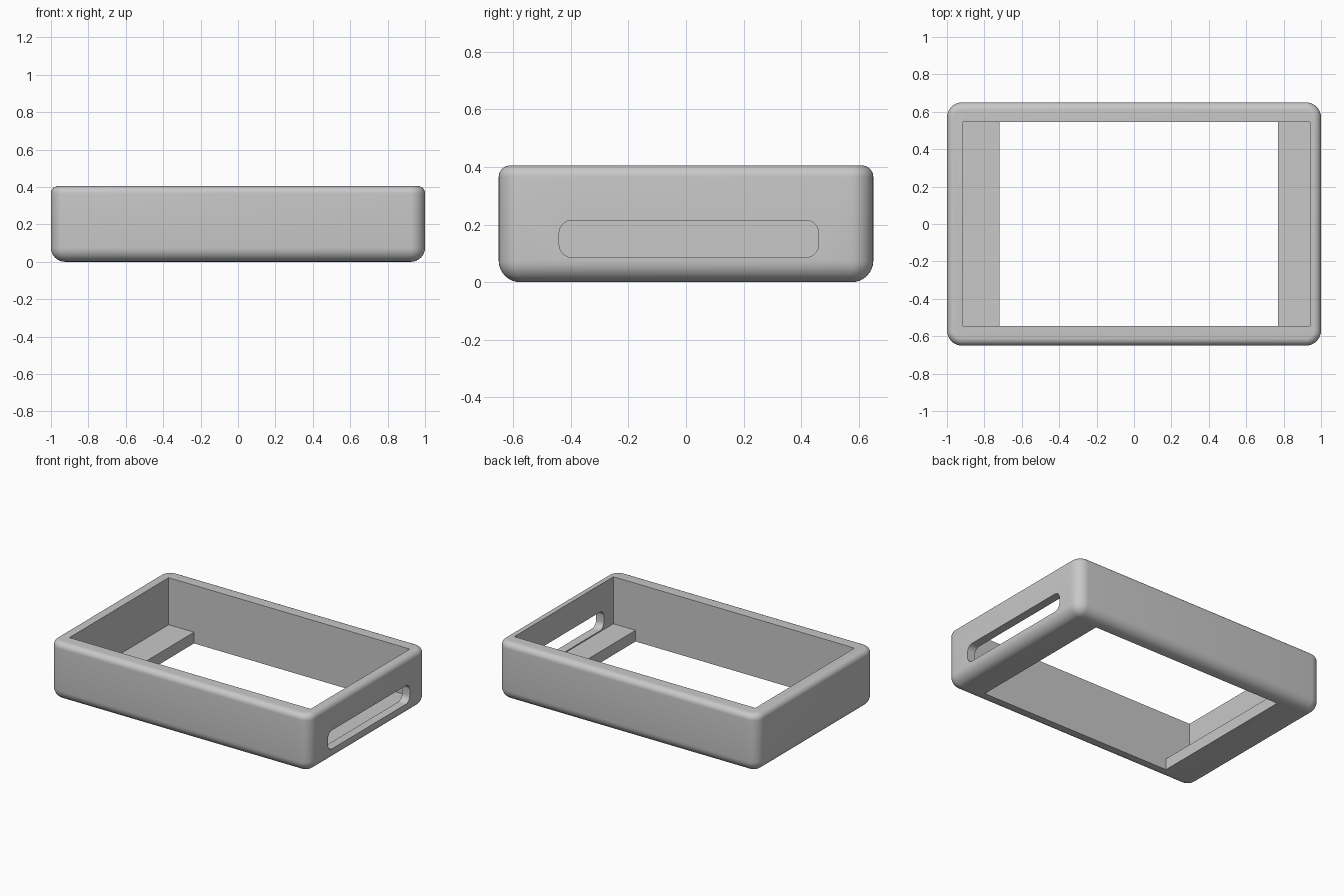
import bpy
import bmesh
from math import sin, cos, pi, radians
from mathutils import Vector

old = bpy.data.objects.get("Cube")
if old:
    bpy.data.objects.remove(old, do_unlink=True)

grey = bpy.data.materials.new("light grey")
grey.use_nodes = True
COLOUR = (0.58, 0.58, 0.58, 1)
grey.diffuse_color = COLOUR
grey.node_tree.nodes["Principled BSDF"].inputs["Base Color"].default_value = COLOUR


def rounded_rect(u0, u1, v0, v1, r, steps=8):
    """Outline of a rectangle with round corners, counter-clockwise."""
    corners = [(u1 - r, v1 - r), (u0 + r, v1 - r), (u0 + r, v0 + r), (u1 - r, v0 + r)]
    return [(cu + r * cos((q + i / steps) * pi / 2), cv + r * sin((q + i / steps) * pi / 2))
            for q, (cu, cv) in enumerate(corners) for i in range(steps + 1)]


def loft(name, rings):
    """Closed solid through rings of equal point count."""
    bm = bmesh.new()
    loops = [[bm.verts.new(p) for p in ring] for ring in rings]
    n = len(loops[0])
    for a, b in zip(loops, loops[1:]):
        for i in range(n):
            j = (i + 1) % n
            bm.faces.new((a[i], a[j], b[j], b[i]))
    bm.faces.new(loops[0][::-1])
    bm.faces.new(loops[-1])
    bmesh.ops.recalc_face_normals(bm, faces=bm.faces)
    mesh = bpy.data.meshes.new(name)
    bm.to_mesh(mesh)
    bm.free()
    mesh.materials.append(grey)
    obj = bpy.data.objects.new(name, mesh)
    bpy.context.collection.objects.link(obj)
    return obj


def box(name, x0, x1, y0, y1, z0, z1):
    outline = [(x1, y1), (x0, y1), (x0, y0), (x1, y0)]
    return loft(name, [[Vector((x, y, z)) for x, y in outline] for z in (z0, z1)])


# Outer body: round vertical corners, large bottom fillet, small top fillet
HX, HY, H = 1.0, 0.65, 0.405
CORNER, BOTTOM, TOP, STEPS = 0.08, 0.075, 0.04, 8
quarter = [i / STEPS * pi / 2 for i in range(STEPS + 1)]
profile = [(BOTTOM * (1 - sin(t)), BOTTOM * (1 - cos(t))) for t in quarter]
profile += [(TOP * (1 - cos(t)), H - TOP * (1 - sin(t))) for t in quarter]
rings = []
for inset, z in profile:
    outline = rounded_rect(inset - HX, HX - inset, inset - HY, HY - inset, CORNER - inset)
    rings.append([Vector((x, y, z)) for x, y in outline])
frame = loft("tray_frame", rings)

# Cavity down to the end ledges, opening between them, and the slot in one end
slot_outline = rounded_rect(-0.44, 0.46, 0.086, 0.215, 0.045)
cutters = [
    box("cavity_cutter", -0.915, 0.94, -0.545, 0.545, 0.078, 0.6),
    box("opening_cutter", -0.72, 0.77, -0.545, 0.545, -0.2, 0.3),
    loft("slot_cutter", [[Vector((x, y, z)) for y, z in slot_outline] for x in (0.85, 1.1)]),
]
bpy.context.view_layer.objects.active = frame
for cutter in cutters:
    cutter.hide_render = True
    mod = frame.modifiers.new(cutter.name, 'BOOLEAN')
    mod.operation = 'DIFFERENCE'
    mod.solver = 'EXACT'
    mod.object = cutter
    bpy.ops.object.modifier_apply(modifier=mod.name)
    bpy.data.objects.remove(cutter, do_unlink=True)

# Smooth fillets, sharp inner edges
bpy.ops.object.select_all(action='DESELECT')
frame.select_set(True)
bpy.ops.object.shade_smooth_by_angle(angle=radians(30))
